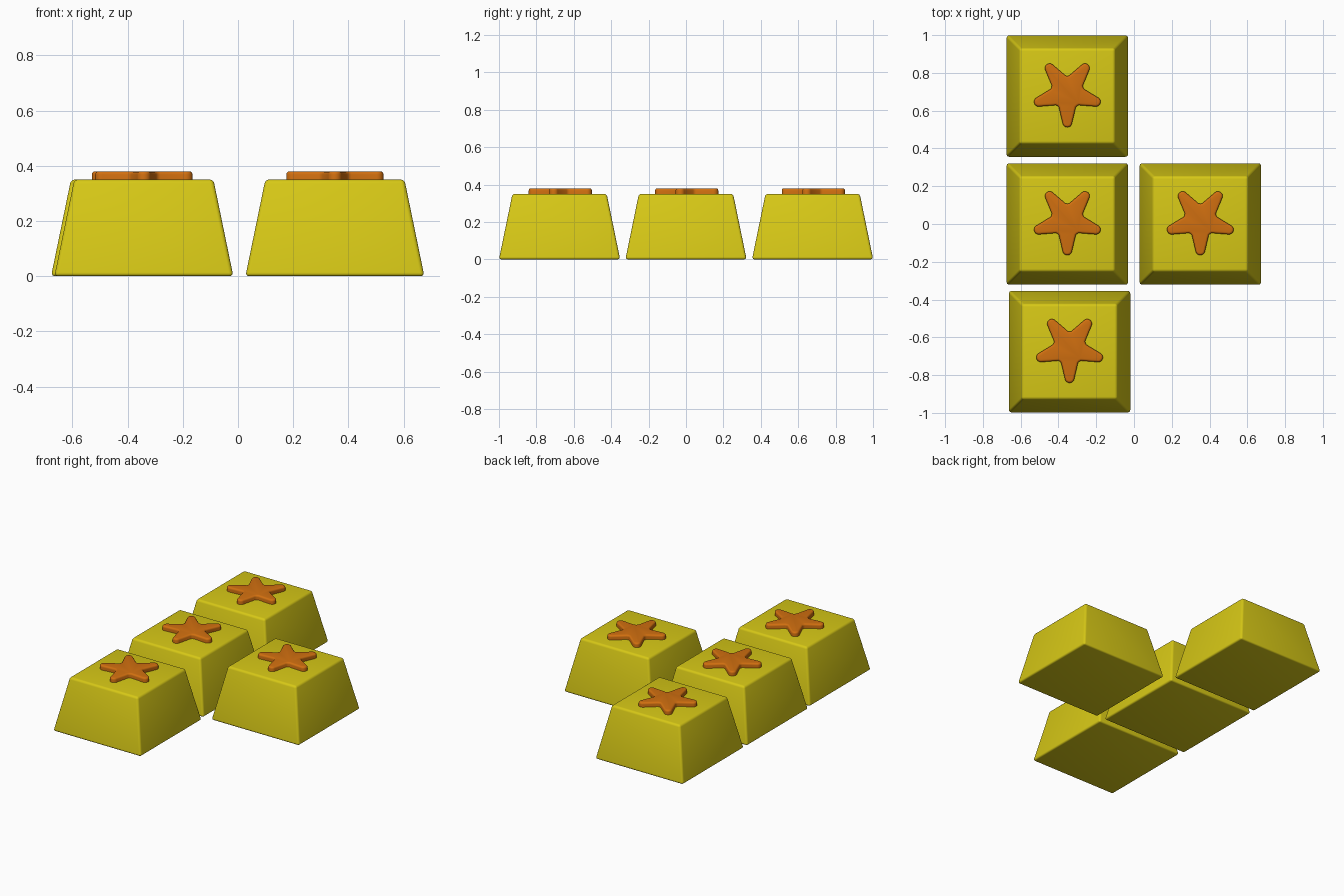
import bpy, bmesh, math
from mathutils import Vector

if "Cube" in bpy.data.objects:
    bpy.data.objects.remove(bpy.data.objects["Cube"])


def material(name, colour):
    m = bpy.data.materials.new(name)
    m.diffuse_color = colour
    m.use_nodes = True
    m.node_tree.nodes["Principled BSDF"].inputs["Base Color"].default_value = m.diffuse_color
    return m


YELLOW = material("yellow", (0.68, 0.58, 0.008, 1))
ORANGE = material("orange", (0.64, 0.16, 0.005, 1))


def finish(bm, name, mat, loc, angle):
    bmesh.ops.recalc_face_normals(bm, faces=bm.faces[:])
    me = bpy.data.meshes.new(name)
    bm.to_mesh(me)
    bm.free()
    ob = bpy.data.objects.new(name, me)
    bpy.context.collection.objects.link(ob)
    ob.location = loc
    me.materials.append(mat)
    bpy.ops.object.select_all(action='DESELECT')
    ob.select_set(True)
    bpy.context.view_layer.objects.active = ob
    bpy.ops.object.shade_smooth_by_angle(angle=math.radians(angle))
    return ob


# Tapered block with softened edges
def block(name, loc, base=0.324, top=0.252, height=0.35):
    bm = bmesh.new()
    bmesh.ops.create_cube(bm, size=2)
    for v in bm.verts:
        h = top if v.co.z > 0 else base
        v.co = Vector((v.co.x * h, v.co.y * h, height if v.co.z > 0 else 0))
    bmesh.ops.bevel(bm, geom=bm.edges[:], offset=0.014, segments=4,
                    profile=0.5, affect='EDGES')
    return finish(bm, name, YELLOW, loc, 40)


# Rounded five-point star outline, one point towards -y
def star_outline(reach=0.159, r=0.025, inner=0.088):
    pts = []
    for i in range(5):
        a = math.radians(-90 + 72 * i)
        c = Vector((reach * math.cos(a), reach * math.sin(a)))
        for k in range(-6, 7):
            t = a + math.radians(12 * k)
            pts.append(c + r * Vector((math.cos(t), math.sin(t))))
        # softened notch between two points
        b = a + math.radians(36)
        for off, s in ((-6, 1.02), (0, 1), (6, 1.02)):
            t = b + math.radians(off)
            pts.append(inner * s * Vector((math.cos(t), math.sin(t))))
    return pts


def star(name, loc, z0=0.34, z1=0.38):
    bm = bmesh.new()
    face = bm.faces.new([bm.verts.new((p.x, p.y + 0.019, z0)) for p in star_outline()])
    ext = bmesh.ops.extrude_face_region(bm, geom=[face], use_keep_orig=True)
    top = [g for g in ext['geom'] if isinstance(g, bmesh.types.BMVert)]
    for v in top:
        v.co.z = z1
    rim = [g for g in ext['geom'] if isinstance(g, bmesh.types.BMEdge)]
    bmesh.ops.bevel(bm, geom=rim, offset=0.012, segments=4,
                    profile=0.5, affect='EDGES')
    return finish(bm, name, ORANGE, loc, 50)


# Four blocks: a column of three and one beside the middle
for tag, x, y in (("back", -0.353, 0.677), ("middle", -0.353, 0),
                  ("right", 0.351, 0), ("front", -0.341, -0.676)):
    block(tag + "_block", (x, y, 0))
    star(tag + "_star", (x, y, 0))
